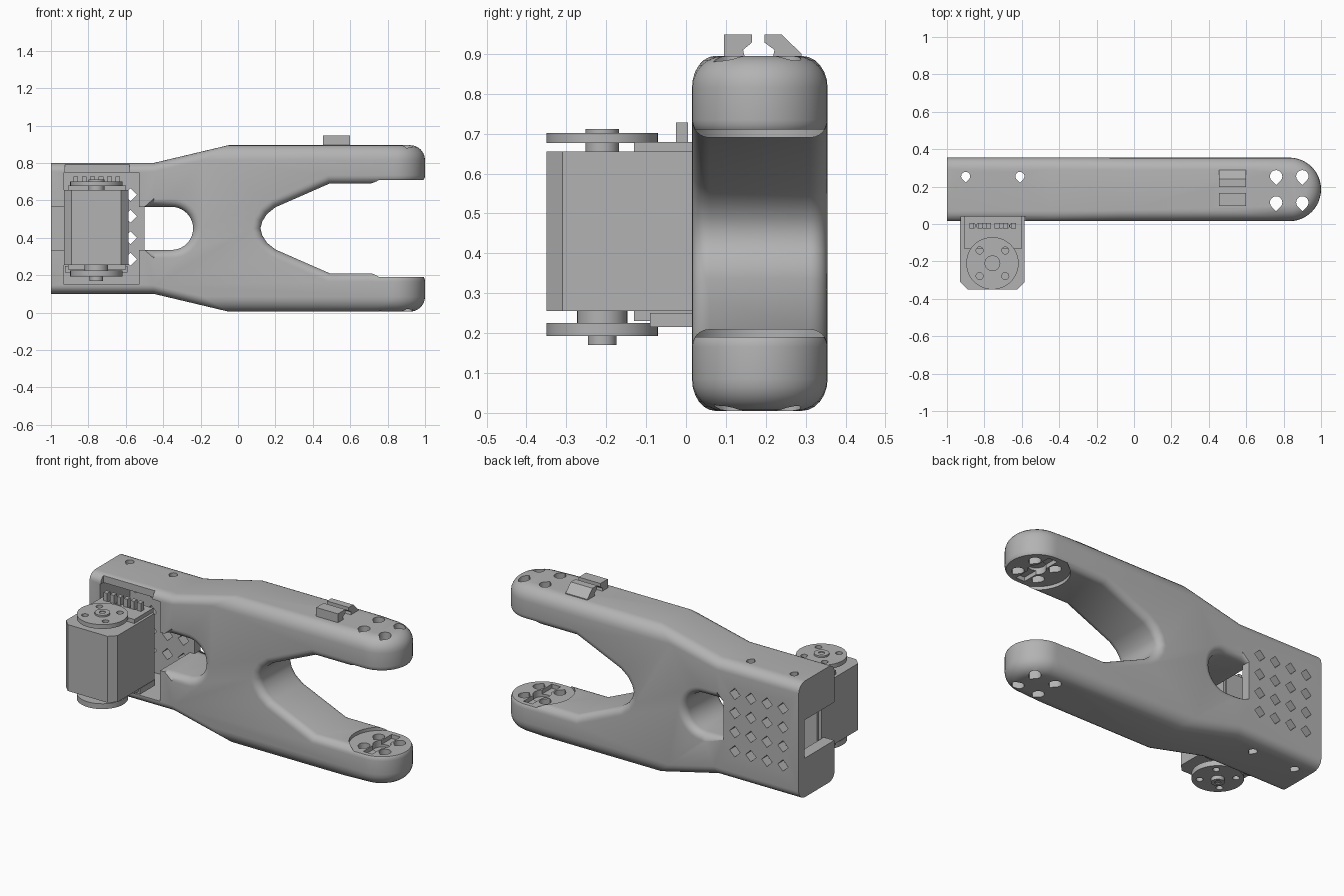
import bpy, bmesh, math

if "Cube" in bpy.data.objects:
    bpy.data.objects.remove(bpy.data.objects["Cube"])

MID = 0.45           # height of the symmetry plane
CY = 0.185           # middle of the arm's thickness
HALF = 0.17          # half of that thickness
TIP = 0.83           # axis of the fork tips
MX, MY = -0.757, -0.21   # motor axis

grey = bpy.data.materials.new("mid_grey")
grey.use_nodes = True
colour = (0.45, 0.45, 0.45, 1)
grey.diffuse_color = colour
grey.node_tree.nodes["Principled BSDF"].inputs["Base Color"].default_value = colour


def add_prism(bm, pts, axis, lo, hi):
    place = {"X": lambda a, b, h: (h, a, b),
             "Y": lambda a, b, h: (a, h, b),
             "Z": lambda a, b, h: (a, b, h)}[axis]
    low, high = ([bm.verts.new(place(a, b, h)) for a, b in pts] for h in (lo, hi))
    faces = [bm.faces.new(low), bm.faces.new(high)]
    for i in range(len(pts)):
        j = (i + 1) % len(pts)
        faces.append(bm.faces.new((low[i], low[j], high[j], high[i])))
    bmesh.ops.recalc_face_normals(bm, faces=faces)


def make(name, prisms):
    bm = bmesh.new()
    for p in prisms:
        add_prism(bm, *p)
    me = bpy.data.meshes.new(name)
    bm.to_mesh(me)
    bm.free()
    me.materials.append(grey)
    ob = bpy.data.objects.new(name, me)
    bpy.context.collection.objects.link(ob)
    return ob


def apply(ob):
    bpy.context.view_layer.update()
    dg = bpy.context.evaluated_depsgraph_get()
    me = bpy.data.meshes.new_from_object(ob.evaluated_get(dg))
    ob.modifiers.clear()
    ob.data = me


def boolean(ob, op, prisms):
    cutter = make("cutter", prisms)
    cutter.hide_render = True
    m = ob.modifiers.new("cut", "BOOLEAN")
    m.object, m.operation, m.solver = cutter, op, "EXACT"
    m.use_self = len(prisms) > 1
    apply(ob)
    bpy.data.objects.remove(cutter)


def finish(ob):
    bpy.ops.object.select_all(action="DESELECT")
    ob.select_set(True)
    bpy.context.view_layer.objects.active = ob
    bpy.ops.object.shade_smooth_by_angle(angle=math.radians(30))


def arc(cx, cy, r, a0=0, a1=360, n=32):
    count = n if a1 - a0 == 360 else n + 1
    return [(cx + r * math.cos(math.radians(a0 + (a1 - a0) * i / n)),
             cy + r * math.sin(math.radians(a0 + (a1 - a0) * i / n))) for i in range(count)]


def rect(x0, x1, y0, y1):
    return [(x0, y0), (x1, y0), (x1, y1), (x0, y1)]


def teardrop(x, y, r):
    return arc(x, y, r, -45, 225, 18) + [(x, y - 1.41 * r)]


# Arm: mirrored side outline, trimmed to a round-ended plan, with a window
upper = [(-1, 0.35), (-0.45, 0.35), (-0.05, 0.445), (1.1, 0.445), (1.1, 0.24),
         (0.49, 0.24), (0.2, 0.113), (0.155, 0.077), (0.13, 0.038)]
outline = [(x, MID + z) for x, z in upper] + [(0.12, MID)]
outline += [(x, MID - z) for x, z in reversed(upper)]
arm = make("arm", [(outline, "Y", -0.2, 0.6)])
plan = [(-1.1, CY - HALF)] + arc(TIP, CY, HALF, -90, 90, 24) + [(-1.1, CY + HALF)]
boolean(arm, "INTERSECT", [(plan, "Z", -0.2, 1.2)])
window = [(-0.5, MID - 0.115)] + arc(-0.355, MID, 0.115, -90, 90, 20) + [(-0.5, MID + 0.115)]
boolean(arm, "DIFFERENCE", [(window, "Y", -0.2, 0.6)])

# Rounded rims: broad outside, finer inside, slight on the box end
bm = bmesh.new()
bm.from_mesh(arm.data)
weight = bm.edges.layers.float.new("bevel_weight_edge")
for e in bm.edges:
    a, b = (v.co for v in e.verts)
    m = (a + b) / 2
    if len(e.link_faces) != 2 or e.calc_face_angle() < math.radians(40):
        continue
    if m.x < -0.99 or (m.x < 0.8 and abs(a.y - b.y) > 0.1):
        continue
    if abs(m.z - MID) < 0.26 and m.x > -0.49:
        e[weight] = 0.55
    elif abs(m.z - MID) > 0.3:
        box_weight = 0.4 if m.y > CY else 0.15
        e[weight] = 1 if m.x > -0.45 else box_weight
bm.to_mesh(arm.data)
bm.free()
bev = arm.modifiers.new("rims", "BEVEL")
bev.limit_method, bev.width, bev.segments = "WEIGHT", 0.08, 6
bev.use_clamp_overlap = False
apply(arm)

# Motor pocket, open end slot and relief in the roof
boolean(arm, "DIFFERENCE", [(rect(-0.93, -0.53, 0.15, 0.75), "Y", -0.2, 0.3)])
boolean(arm, "DIFFERENCE", [(rect(-1.2, -0.49, MID - 0.115, MID + 0.115), "Y", -0.2, 0.3)])
boolean(arm, "DIFFERENCE", [(rect(-0.925, -0.58, 0.7, 1), "Y", -0.2, 0.04)])
# Round seats on the facing sides of the tips, with hub hole and key slot
for s in (-1, 1):
    for pts, depth in ((arc(TIP, CY, 0.18), 0.26), (arc(TIP, CY, 0.05), 0.3),
                       (rect(TIP - 0.03, TIP + 0.03, 0.05, 0.32), 0.285)):
        boolean(arm, "DIFFERENCE", [(pts, "Z", *sorted((MID, MID + s * depth)))])
# Screw holes through the tips and the box, diamond vents in the back
holes = [(teardrop(TIP + i * 0.07, CY + j * 0.07, 0.033), "Z", -0.2, 1.2)
         for i in (-1, 1) for j in (-1, 1)]
holes += [(teardrop(x, 0.255, 0.024), "Z", -0.2, 1.2) for x in (-0.9, -0.61)]
holes += [(arc(-0.895 + i * 0.107, 0.285 + j * 0.115, 0.035, n=4), "Y", 0.25, 0.6)
          for i in range(4) for j in range(4)]
boolean(arm, "DIFFERENCE", holes)
finish(arm)

# Cable clip on the upper prong
hook_front = [(0.095, 0.88), (0.095, 0.948), (0.165, 0.948), (0.165, 0.928),
              (0.143, 0.91), (0.15, 0.88)]
hook_back = [(0.29, 0.88), (0.29, 0.9), (0.24, 0.948), (0.197, 0.948),
             (0.197, 0.928), (0.222, 0.91), (0.215, 0.88)]
make("cable_clip", [(h, "X", 0.455, 0.6) for h in (hook_front, hook_back)])

# Motor case with chamfered front corners, and its mounting bracket
case = [(-0.93, 0.04), (-0.93, -0.31), (-0.89, -0.35), (-0.625, -0.35),
        (-0.585, -0.31), (-0.585, 0.04)]
make("motor_case", [(case, "Z", 0.255, 0.655)])
bracket = make("motor_bracket", [(rect(-0.925, -0.59, -0.09, 0.05), "Z", 0.215, 0.25),
                                 (rect(-0.91, -0.6, -0.13, 0.05), "Z", 0.23, 0.679)])
boolean(bracket, "DIFFERENCE", [(arc(x, -0.01, 0.013, n=12), "Z", 0.665, 0.75)
                                for x in (-0.86, -0.83, -0.8, -0.71, -0.68, -0.65)])
# Row of connector pins above the bracket
make("connector_pins", [(rect(-0.88 + i * 0.045, -0.855 + i * 0.045, -0.025, 0.005),
                         "Z", 0.67, 0.728) for i in range(6)])


# Output horns: drilled disc with hub and boss
def horn(name, disc, hub, boss):
    ob = make(name + "_disc", [(arc(MX, MY, 0.14, n=48), "Z", *disc)])
    boolean(ob, "DIFFERENCE", [(arc(x, y, 0.019, n=16), "Z", 0, 1)
                               for x, y in arc(MX, MY, 0.097, 45, 405 - 90, 3)])
    finish(ob)
    core = make(name + "_hub", [(arc(MX, MY, hub[0]), "Z", *hub[1:])])
    finish(core)
    cap = make(name + "_boss", [(arc(MX, MY, boss[0]), "Z", *boss[1:])])
    boolean(cap, "DIFFERENCE", [(arc(MX, MY, 0.017, n=16), "Z", boss[1] - 0.1, boss[1] + 0.005),
                                (arc(MX, MY, 0.017, n=16), "Z", boss[2] - 0.005, boss[2] + 0.1)])
    finish(cap)


horn("upper_horn", (0.676, 0.702), (0.042, 0.65, 0.68), (0.042, 0.67, 0.712))
horn("lower_horn", (0.193, 0.225), (0.063, 0.22, 0.26), (0.036, 0.17, 0.2))
